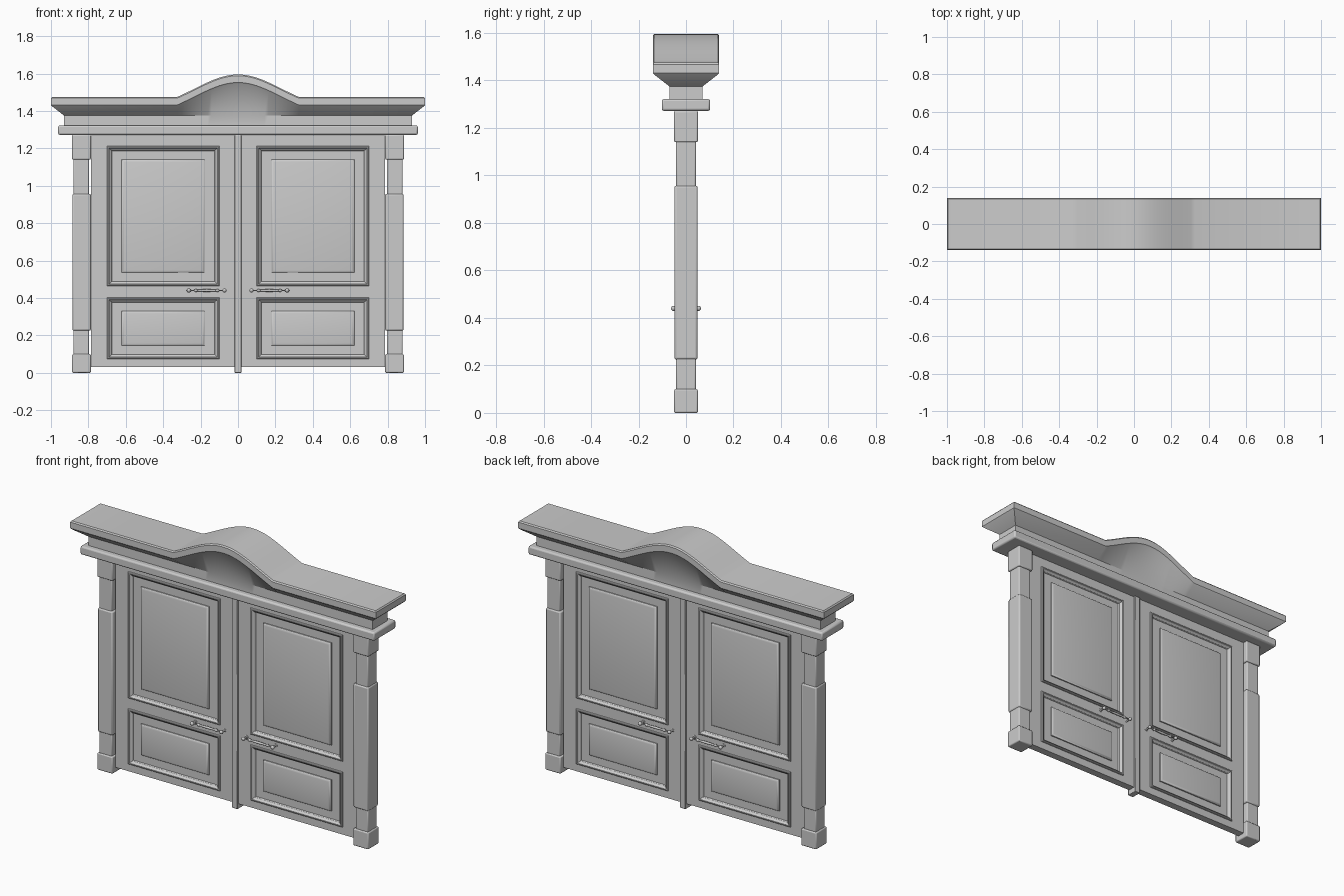
import bpy, bmesh, math
from mathutils import Matrix, Vector

if "Cube" in bpy.data.objects:
    bpy.data.objects.remove(bpy.data.objects["Cube"])


def finish(name, bm, mirror="", bevel=0.0, angle=30):
    bmesh.ops.recalc_face_normals(bm, faces=bm.faces)
    me = bpy.data.meshes.new(name)
    bm.to_mesh(me)
    bm.free()
    ob = bpy.data.objects.new(name, me)
    bpy.context.collection.objects.link(ob)
    bpy.context.view_layer.objects.active = ob
    for o in bpy.context.selected_objects:
        o.select_set(False)
    ob.select_set(True)
    bpy.ops.object.shade_smooth_by_angle(angle=math.radians(angle))
    if bevel:
        b = ob.modifiers.new("bevel", "BEVEL")
        b.width, b.segments = bevel, 2
    if mirror:
        m = ob.modifiers.new("mirror", "MIRROR")
        m.use_axis = ["x" in mirror, "y" in mirror, False]
        m.use_mirror_merge = False
    return ob


def add_box(bm, x0, x1, hy, z0, z1):
    mat = Matrix.Translation(((x0 + x1) / 2, 0, (z0 + z1) / 2)) @ Matrix.Diagonal((x1 - x0, 2 * hy, z1 - z0, 1))
    bmesh.ops.create_cube(bm, size=1, matrix=mat)


def boxes(name, specs, mirror="", bevel=0.0):
    bm = bmesh.new()
    for s in specs:
        add_box(bm, *s)
    return finish(name, bm, mirror, bevel)


def bridge(bm, a, b):
    n = len(a)
    for i in range(n):
        bm.faces.new((a[i], a[(i + 1) % n], b[(i + 1) % n], b[i]))


def lathe(bm, start, axis, profile, n=12):
    # profile: (distance along axis, radius)
    start, axis = Vector(start), Vector(axis)
    u = Vector((0, 0, 1))
    v = axis.cross(u)
    rings = []
    for d, r in profile:
        rings.append([bm.verts.new(start + axis * d + (u * math.cos(t) + v * math.sin(t)) * r)
                      for t in (2 * math.pi * k / n for k in range(n))])
    for a, b in zip(rings, rings[1:]):
        bridge(bm, a, b)
    bm.faces.new(rings[0])
    bm.faces.new(rings[-1])


# cornice: moulded section lofted along x, with a swelling arch in the middle
def arch(x):
    t = min(abs(x) / 0.325, 1)
    return 0.12 * (0.4 * 0.5 * (1 + math.cos(math.pi * t)) + 0.6 * (1 - t * t))


section = [(0.07, 1.315), (0.07, 1.375), (0.134, 1.425), (0.14, 1.432), (0.14, 1.468), (0.134, 1.475)]
xs = [-1] + [0.325 * i / 16 for i in range(-16, 17)] + [1]
bm = bmesh.new()
loops = []
for x in xs:
    half = []
    for i, (y, z) in enumerate(section):
        px = x * (0.86 + y) if abs(x) == 1 else x
        half.append((px, y, z + (arch(x) if i >= 2 else 0)))
    pts = [(a, -b, c) for a, b, c in half] + half[::-1]
    loops.append([bm.verts.new(p) for p in pts])
for a, b in zip(loops, loops[1:]):
    bridge(bm, a, b)
for lp in (loops[0], loops[-1]):
    for k in range(len(section) - 1):
        bm.faces.new((lp[k], lp[k + 1], lp[-2 - k], lp[-1 - k]))
finish("cornice", bm, angle=25)
boxes("lintel_slab", [(-0.962, 0.962, 0.102, 1.272, 1.322)], bevel=0.009)

# columns: wide and narrow stacked blocks
boxes("column_blocks", [(0.787, 0.887, 0.05, 0, 0.10), (0.787, 0.887, 0.05, 1.14, 1.272)], "x", 0.006)
boxes("column_necks", [(0.797, 0.88, 0.042, 0.095, 0.235), (0.797, 0.88, 0.042, 0.95, 1.145)], "x", 0.006)
boxes("column_shaft", [(0.787, 0.885, 0.049, 0.225, 0.957)], "x", 0.008)

# door leaves: stiles and rails, with a centre post
Y = 0.022
boxes("door_stiles", [(0.01, 0.10, Y, 0.03, 1.268), (0.70, 0.787, Y, 0.03, 1.268)], "x")
boxes("door_rails", [(0.10, 0.70, Y, 0.03, 0.075), (0.10, 0.70, Y, 0.40, 0.465),
                     (0.10, 0.70, Y, 1.21, 1.268)], "x")
boxes("centre_post", [(-0.018, 0.018, 0.031, 0, 1.272)], bevel=0.003)


# door panels: moulding, recessed field and raised centre as nested rectangles
def panel(name, z0, z1, x0=0.10, x1=0.70):
    prof = [(-0.002, 0.020), (0.0, 0.027), (0.004, 0.030), (0.010, 0.030), (0.014, 0.024),
            (0.022, 0.020), (0.026, 0.012), (0.078, 0.012), (0.078, 0.018), (0.083, 0.023), (0.092, 0.025)]
    bm = bmesh.new()
    rings = []
    for d, y in prof:
        e = d * 0.9
        rings.append([bm.verts.new(p) for p in ((x0 + d, -y, z0 + e), (x1 - d, -y, z0 + e),
                                                (x1 - d, -y, z1 - e), (x0 + d, -y, z1 - e))])
    for a, b in zip(rings, rings[1:]):
        bridge(bm, a, b)
    bm.faces.new(rings[-1])
    ob = finish(name, bm, "xy", angle=35)
    if ob.data.polygons[-1].normal.y > 0:
        ob.data.flip_normals()


panel("upper_panel", 0.465, 1.21)
panel("lower_panel", 0.075, 0.40)

# handles: turned grip held by two ball-ended posts
ZH = 0.44
bm = bmesh.new()
for x in (0.072, 0.263):
    lathe(bm, (x, -0.02, ZH), (0, -1, 0),
          [(0, 0.011), (0.004, 0.010), (0.006, 0.005), (0.024, 0.005), (0.027, 0.009),
           (0.033, 0.0115), (0.039, 0.009), (0.044, 0.002)])
lathe(bm, (0.072, -0.047, ZH), (1, 0, 0),
      [(0, 0.003), (0.03, 0.004), (0.034, 0.008), (0.041, 0.008), (0.045, 0.005), (0.07, 0.0065),
       (0.0955, 0.0075), (0.12, 0.0065), (0.146, 0.005), (0.15, 0.008), (0.157, 0.008), (0.161, 0.004),
       (0.191, 0.003)])
finish("door_handles", bm, "xy", angle=50)
